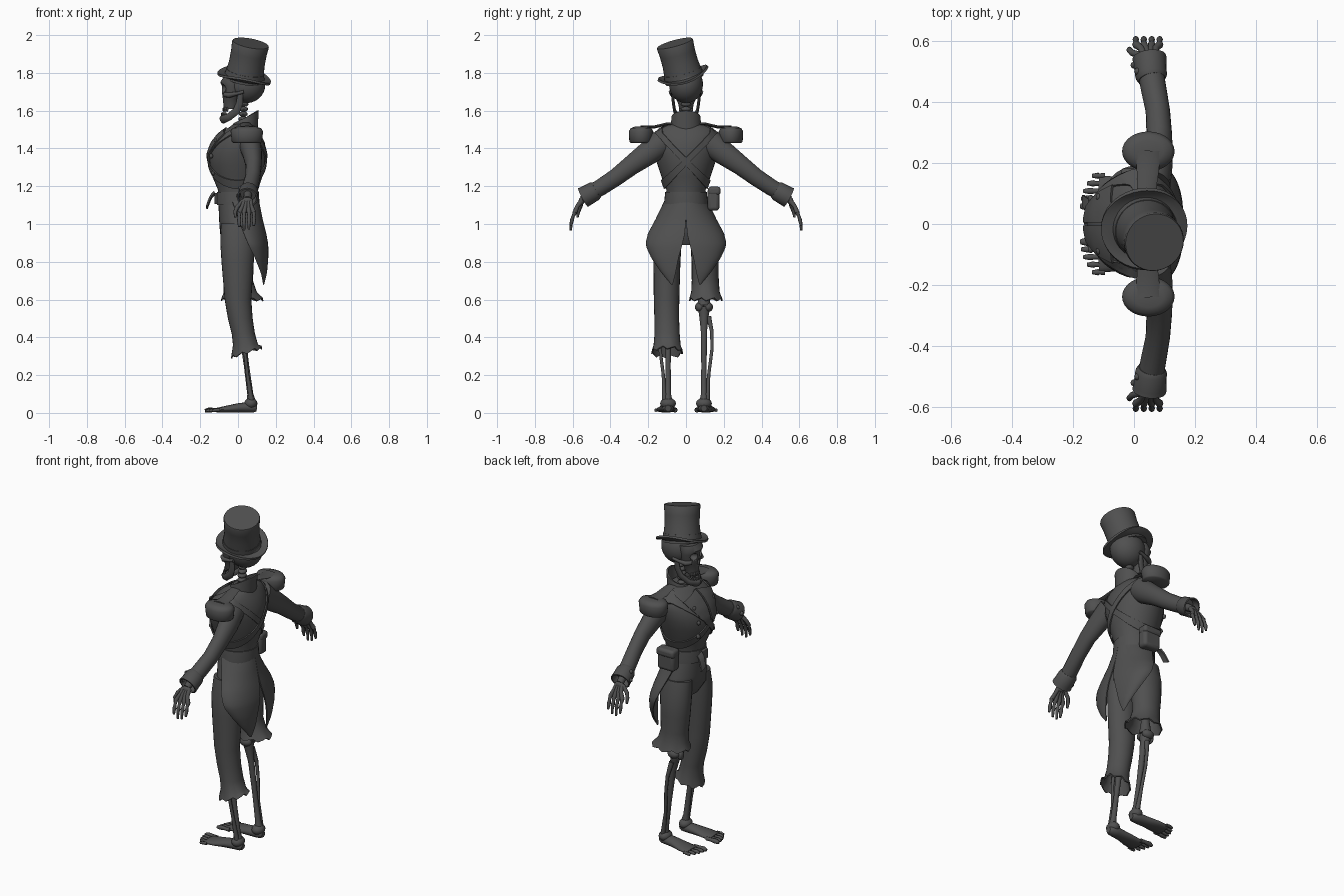
import bpy, math
from math import sin, cos, pi
from mathutils import Vector

if "Cube" in bpy.data.objects:
    bpy.data.objects.remove(bpy.data.objects["Cube"])

mat = bpy.data.materials.new("charcoal")
mat.use_nodes = True
mat.diffuse_color = (0.08, 0.08, 0.08, 1)
mat.node_tree.nodes["Principled BSDF"].inputs["Base Color"].default_value = mat.diffuse_color
X, Y, Z = Vector((1, 0, 0)), Vector((0, 1, 0)), Vector((0, 0, 1))


def make(name, verts, faces, thick=0, angle=50):
    me = bpy.data.meshes.new(name)
    me.from_pydata(verts, [], faces)
    ob = bpy.data.objects.new(name, me)
    bpy.context.collection.objects.link(ob)
    me.materials.append(mat)
    bpy.context.view_layer.objects.active = ob
    bpy.ops.object.select_all(action='DESELECT')
    ob.select_set(True)
    bpy.ops.object.mode_set(mode='EDIT')
    bpy.ops.mesh.select_all(action='SELECT')
    bpy.ops.mesh.normals_make_consistent(inside=False)
    bpy.ops.object.mode_set(mode='OBJECT')
    if thick:
        m = ob.modifiers.new("thickness", 'SOLIDIFY')
        m.thickness, m.offset = thick, 0
        bpy.ops.object.modifier_apply(modifier=m.name)
    bpy.ops.object.shade_smooth_by_angle(angle=math.radians(angle))
    return ob


def loft(name, pts, radii, ref=X, flat=False, n=20, caps=(True, True), thick=0, hem=None):
    """Rings along a path; hem moves the last ring by angle."""
    pts = [Vector(p) for p in pts]
    verts, faces = [], []
    for i, (p, r) in enumerate(zip(pts, radii)):
        ra, rb = r if isinstance(r, tuple) else (r, r)
        t = Z if flat else (pts[min(i + 1, len(pts) - 1)] - pts[max(i - 1, 0)]).normalized()
        a = (ref - t * ref.dot(t)).normalized()
        b = t.cross(a)
        for k in range(n):
            g = 2 * pi * k / n
            v = p + a * ra * cos(g) + b * rb * sin(g)
            if hem and i == len(pts) - 1:
                v.z += hem(g, k)
            verts.append(v)
    for i in range(len(pts) - 1):
        for k in range(n):
            j = (k + 1) % n
            faces.append((i * n + k, i * n + j, (i + 1) * n + j, (i + 1) * n + k))
    if caps[0]:
        faces.append(tuple(range(n)))
    if caps[1]:
        faces.append(tuple(len(verts) - n + k for k in range(n)))
    return make(name, verts, faces, thick)


def surf(name, fn, nu, nv, thick, wrap=False):
    """Sheet from a function of u and v, both 0 to 1."""
    w = nu if wrap else nu + 1
    verts = [fn(i / nu, j / nv) for j in range(nv + 1) for i in range(w)]
    faces = [(j * w + i, j * w + (i + 1) % w, (j + 1) * w + (i + 1) % w, (j + 1) * w + i)
             for j in range(nv) for i in range(nu)]
    return make(name, verts, faces, thick)


def ball(name, c, r, n=16):
    steps = [pi * (i + 0.15) / (n // 2 + 0.3) for i in range(n // 2 + 1)]
    return loft(name, [(c[0], c[1], c[2] - r[2] * cos(s)) for s in steps],
                [(r[0] * sin(s), r[1] * sin(s)) for s in steps], flat=True, n=n)


def box(name, c, size, bevel=0.01):
    verts = [Vector(c) + Vector((i * size[0], j * size[1], k * size[2])) / 2
             for i in (-1, 1) for j in (-1, 1) for k in (-1, 1)]
    ob = make(name, verts, [(0, 1, 3, 2), (4, 5, 7, 6), (0, 1, 5, 4), (2, 3, 7, 6), (0, 2, 6, 4), (1, 3, 7, 5)])
    m = ob.modifiers.new("bevel", 'BEVEL')
    m.width, m.segments = bevel, 3
    return ob


def lerp_rows(rows, z):
    """Interpolate rows sorted by their first value."""
    z = max(rows[0][0], min(rows[-1][0], z))
    for a, b in zip(rows, rows[1:]):
        if z <= b[0]:
            f = (z - a[0]) / (b[0] - a[0])
            return [p + (q - p) * f for p, q in zip(a, b)]


# Jacket body: height, centre x, half depth, half width
TORSO = [(1.10, 0, .108, .110), (1.18, 0, .106, .104), (1.25, -.003, .132, .130), (1.31, -.004, .145, .150),
         (1.37, -.004, .150, .168), (1.43, .005, .137, .177), (1.48, .013, .106, .172), (1.51, .025, .075, .140),
         (1.53, .032, .055, .075)]
loft("jacket", [(r[1], 0, r[0]) for r in TORSO], [(r[2], r[3]) for r in TORSO], flat=True, n=32)


def skin(a, z, off=0.006):
    _, cx, rx, ry = lerp_rows(TORSO, z)
    return Vector((cx + (rx + off) * cos(a), (ry + off) * sin(a), z))


# Crossed shoulder straps following the jacket
for s, label in ((1, "right"), (-1, "left")):
    def strap(u, v, s=s):
        a, z = 2 * pi * u, 1.33
        for _ in range(12):
            z = min(1.5, 1.33 + 1.05 * s * lerp_rows(TORSO, z)[3] * sin(a))
        return skin(a, z + (v - 0.5) * 0.045, .007 if s > 0 else .004)
    surf("strap_from_" + label + "_shoulder", strap, 64, 1, .007, True)

    # Lapels and chest buttons
    surf("lapel_" + label, lambda u, v, s=s: skin(pi + s * (.03 + u * (.15 + .6 * v)), 1.36 + .15 * v - .03 * u, .01),
         8, 8, .008)
    for z in (1.44, 1.36, 1.27):
        ball("chest_button", skin(pi + s * .5, z, .008), (.01, .013, .013), 10)

# Standing collar, high at the back
surf("collar", lambda u, v: Vector((.03 + (.068 - .005 * v) * cos(.25 + u * (2 * pi - .5) + pi) + .012 * v,
     (.078 - .006 * v) * sin(.25 + u * (2 * pi - .5) + pi),
     1.49 + v * (.075 + .035 * cos(.25 + u * (2 * pi - .5) + pi)))), 28, 3, .01)

# Belt, buckle, hanging belt end and pouch
loft("belt", [(0, 0, 1.10), (0, 0, 1.12), (0, 0, 1.17)], [(.112, .116), (.113, .115), (.111, .110)], flat=True, n=32)
box("belt_buckle", (-.117, 0, 1.135), (.014, .06, .06), .004)
surf("belt_end", lambda u, v: Vector((-.125 - .04 * v ** .6, .035 + .04 * u + .02 * v, 1.17 - .075 * v - .015 * u)),
     4, 5, .01)
box("pouch", (.015, .146, 1.133), (.11, .062, .125), .018)
box("pouch_flap", (.015, .15, 1.175), (.116, .066, .045), .015)

# Coat tails: height, inner x and y, outer x and y
TAIL = [(.68, .135, .07, .133, .074), (.74, .15, .055, .122, .125), (.82, .157, .04, .09, .18), (.89, .157, .02, .055, .212),
        (.95, .146, .006, .03, .198), (1.02, .128, .001, .005, .160), (1.12, .108, 0, -.03, .112)]
for s, label in ((1, "right"), (-1, "left")):
    def tail(u, v, s=s):
        z, ix, iy, ox, oy = lerp_rows(TAIL, .68 + .44 * v)
        t = u * pi / 2
        return Vector((ox + (ix - ox) * cos(t), s * (iy + (oy - iy) * sin(t)), z))
    surf("coat_tail_" + label, tail, 12, 18, .007)

# Trousers
loft("trouser_seat", [(0, 0, 1.12), (0, 0, 1.02), (0, 0, .95), (0, 0, .89)],
     [(.104, .108), (.1, .135), (.095, .15), (.06, .09)], flat=True, n=28)
LONG = [(1.0, -.003, .085, .085, .058), (.9, -.002, .097, .088, .07), (.8, -.002, .101, .082, .068),
        (.6, 0, .103, .067, .064), (.5, .012, .102, .062, .062), (.42, .028, .1, .058, .063),
        (.36, .04, .1, .063, .068), (.32, .046, .1, .080, .081)]
SHORT = LONG[:3] + [(.70, .002, .102, .074, .068), (.64, .012, .103, .084, .072), (.60, .022, .105, .110, .086)]
for s, label, rows, slope in ((-1, "left", LONG, .025), (1, "right", SHORT, 0)):
    loft("trouser_leg_" + label, [(r[1], s * r[2], r[0]) for r in rows], [r[3:] for r in rows], flat=True, n=24,
         caps=(True, False), thick=.007, hem=lambda g, k, m=slope: m * cos(g) + .008 * (k % 3 - 1))

# Leg and foot bones
for s, label in ((-1, "left"), (1, "right")):
    y = s * .095
    loft("shin_bone_" + label, [(.0, y, .56), (.005, y, .52), (.02, y, .44), (.045, y, .25), (.065, y, .1), (.07, y, .06)],
         [.034, .026, .017, .014, .016, .024], n=12)
    loft("outer_shin_bone_" + label, [(.01, y + s * .025, .51), (.025, y + s * .042, .43), (.035, y + s * .043, .34),
         (.05, y + s * .025, .2), (.072, y + s * .018, .06)], [.014, .01, .009, .009, .014], n=10)
    loft("thigh_bone_" + label, [(0, y, .85), (0, y, .66), (0, y, .60), (0, y, .57)], [.022, .022, .03, .036], n=12)
    for d in (-1, 1):
        ball("knee_knob_" + label, (0, y + d * .022, .56), (.036, .026, .026))
    ball("kneecap_" + label, (-.034, y, .55), (.014, .022, .026))
    ball("ankle_" + label, (.068, y, .05), (.035, .042, .03))
    loft("foot_" + label, [(.1, y, .024), (.085, y, .026), (.05, y, .029), (0, y + s * .004, .026), (-.06, y + s * .01, .02),
         (-.115, y + s * .012, .014)], [(.016, .016), (.028, .024), (.034, .028), (.038, .025), (.05, .018), (.052, .012)],
         ref=Y, n=16)
    for i in range(5):
        ty, end = s * (.058 + .025 * i), -.175 + .004 * i * i * .6
        r = .014 if i == 0 else .0105
        loft("toe_" + label, [(-.095, ty, .015), (-.125, ty, .016), (end + .02, ty, .015), (end, ty, .011)],
             [r * .8, r * .75, r, r * .6], ref=Y, n=8)

# Arms, shoulder boards and hands
ARM = [(.06, .13, 1.43), (.075, .20, 1.375), (.083, .29, 1.31), (.078, .37, 1.248), (.063, .45, 1.195), (.053, .51, 1.16)]
for s, label in ((-1, "left"), (1, "right")):
    def m(x, y, z, s=s):
        return Vector((x, s * y, z))
    loft("sleeve_" + label, [m(*p) for p in ARM], [(.06, .07), (.052, .063), (.042, .052), (.040, .046), (.042, .044), (.042, .042)])
    loft("cuff_" + label, [m(.058, .475, 1.18), m(.056, .485, 1.174), m(.052, .53, 1.148), m(.05, .545, 1.14)],
         [.042, .048, .050, .052], caps=(True, False), thick=.008)
    ball("cuff_button_" + label, m(.0, .52, 1.15), (.012, .012, .012), 10)
    ball("cuff_button_" + label, m(.012, .50, 1.19), (.012, .012, .012), 10)
    loft("shoulder_board_" + label, [m(.047, .238, z) for z in (1.43, 1.437, 1.49, 1.507, 1.515)],
         [(.074, .056), (.08, .062), (.086, .065), (.076, .055), (.05, .035)], flat=True, n=28)
    loft("shoulder_strap_" + label, [m(.047, .24, 1.513), m(.045, .17, 1.513), m(.04, .10, 1.53), m(.036, .07, 1.53)],
         [(.04, .008), (.036, .008), (.03, .008), (.028, .008)], n=8)
    loft("forearm_bone_" + label, [m(.053, .49, 1.17), m(.05, .55, 1.13)], [.022, .02], n=10)
    ball("wrist_" + label, m(.05, .553, 1.122), (.03, .016, .02), 12)
    for i, tip in enumerate((.985, .965, .97, .99)):
        fx = .006 + .026 * i
        loft("palm_bone_" + label, [m(.035 + .01 * i, .55, 1.125), m(fx * .6 + .02, .575, 1.095), m(fx, .588, 1.06)],
             [.014, .011, .013], n=8)
        loft("finger_" + label, [m(fx, .587, 1.063), m(fx, .598, 1.04), m(fx, .604, 1.02), m(fx, .608, 1.0), m(fx, .61, tip)],
             [.012, .008, .011, .008, .006], n=8)
    loft("thumb_" + label, [m(.03, .55, 1.125), m(-.005, .56, 1.09), m(-.015, .57, 1.065), m(-.014, .575, 1.035)],
         [.012, .011, .01, .006], ref=Y, n=8)

# Skull with carved eye and nose openings
cranium = ball("cranium", (.045, 0, 1.74), (.1, .09, .1), 28)
FACE = [(1.61, -.04, .035, .036), (1.64, -.036, .042, .042), (1.665, -.035, .046, .054), (1.69, -.03, .055, .066),
        (1.73, -.03, .055, .07), (1.75, -.032, .062, .074), (1.78, -.02, .055, .07)]
face = loft("face", [(r[1], 0, r[0]) for r in FACE], [r[2:] for r in FACE], flat=True, n=28)
cutters = [ball("eye_cutter", (-.088, s * .034, 1.717), (.042, .024, .022)) for s in (-1, 1)]
cutters.append(ball("nose_cutter", (-.09, 0, 1.678), (.025, .011, .018)))
for ob in (cranium, face):
    bpy.context.view_layer.objects.active = ob
    for c in cutters:
        c.hide_render = True
        cut = ob.modifiers.new("opening", 'BOOLEAN')
        cut.operation, cut.object, cut.solver = 'DIFFERENCE', c, 'EXACT'
        bpy.ops.object.modifier_apply(modifier=cut.name)
for c in cutters:
    bpy.data.objects.remove(c)
for s, label in ((-1, "left"), (1, "right")):
    loft("cheekbone_" + label, [(-.07, s * .045, 1.685), (-.045, s * .068, 1.682), (0, s * .08, 1.692), (.03, s * .083, 1.7)],
         [.013, .014, .009, .009], ref=Z, n=8)
    loft("jaw_side_" + label, [(.012, s * .07, 1.69), (.008, s * .067, 1.64), (-.008, s * .06, 1.598), (-.05, s * .044, 1.565),
         (-.08, s * .014, 1.553), (-.082, 0, 1.552)], [(.008, .014), (.008, .019), (.008, .021), (.011, .02), (.014, .022), (.014, .022)],
         ref=Y, n=10)
for i in range(9):
    a = pi + (i - 4) * .28
    ball("upper_tooth", (-.042 + .034 * cos(a), .035 * sin(a), 1.606), (.006, .006, .013), 8)
    ball("lower_tooth", (-.05 + .034 * cos(a), .035 * sin(a), 1.58), (.006, .006, .012), 8)
for i in range(6):
    ball("neck_vertebra", (.024 + .002 * i, 0, 1.53 + .026 * i), (.024, .028, .014), 12)

# Tilted top hat
hat = [loft("hat_crown", [(0, 0, z) for z in (-.02, .01, .07, .13, .178, .184)],
            [.104, .102, .095, .095, .099, .096], flat=True, n=36)]


def brim(u, v):
    g, r = 2 * pi * u, .085 + v * .055
    return Vector((r * 1.02 * cos(g), r * .97 * sin(g), v * v * (.03 * sin(g) ** 2 - .006) - .004))


hat.append(surf("hat_brim", brim, 40, 5, .012, True))
hat.append(loft("hat_band", [(0, 0, 0), (0, 0, .028)], [.105, .102], flat=True, n=36))
for ob in hat:
    ob.location = (.034, -.012, 1.782)
    ob.rotation_mode = 'QUATERNION'
    ob.rotation_quaternion = Z.rotation_difference(Vector((.033, -.048, .175)))
